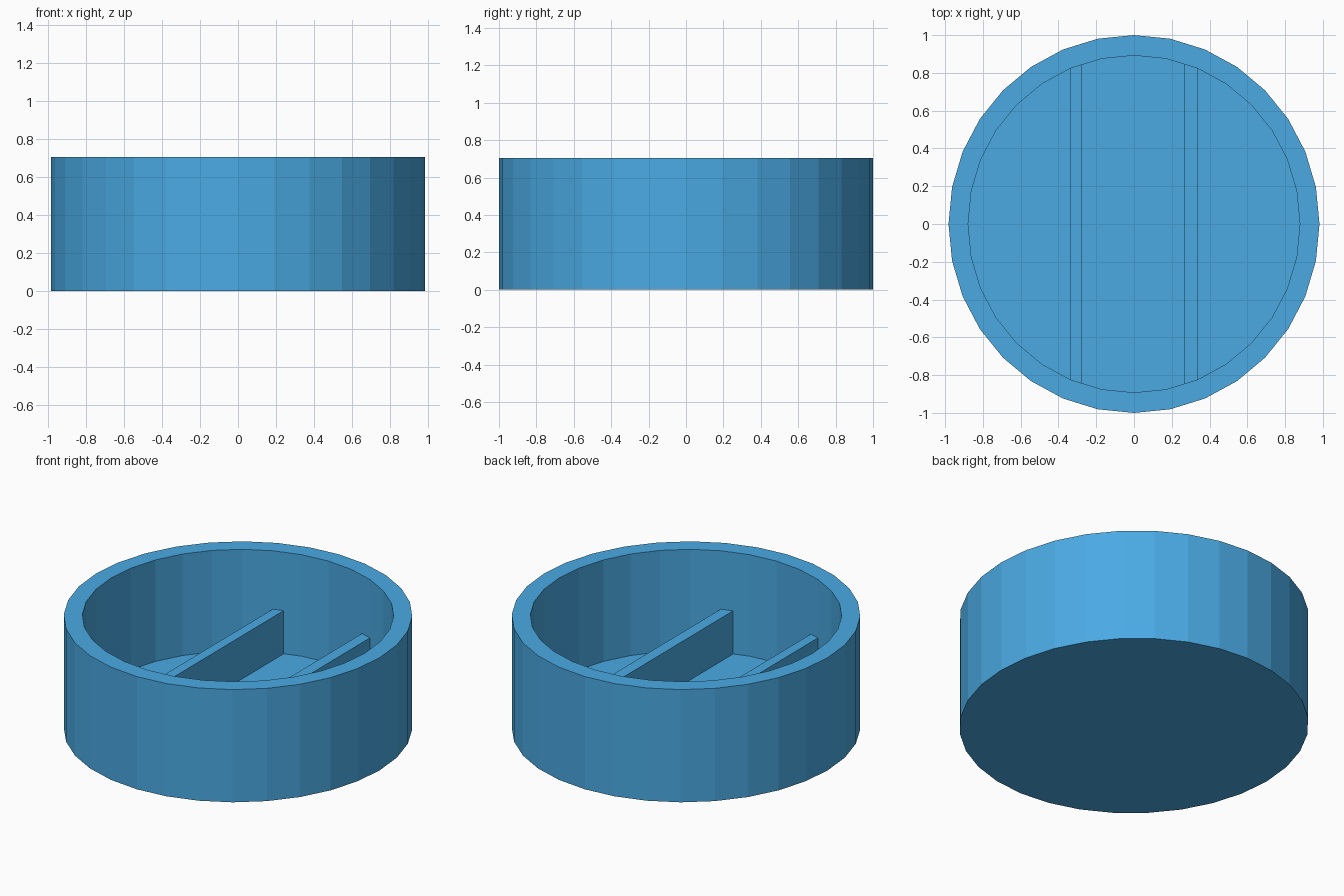
import bpy, bmesh, math

if "Cube" in bpy.data.objects:
    bpy.data.objects.remove(bpy.data.objects["Cube"])

SIDES = 32
HEIGHT, FLOOR, DIVIDER_TOP = 0.705, 0.07, 0.34
OUTER = (0.982, 1.0)
INNER = (0.878, 0.892)

blue = bpy.data.materials.new("blue plastic")
blue.diffuse_color = (0.069, 0.402, 0.775, 1)
blue.use_nodes = True
blue.node_tree.nodes["Principled BSDF"].inputs["Base Color"].default_value = blue.diffuse_color


def finish(name, bm):
    bmesh.ops.recalc_face_normals(bm, faces=bm.faces[:])
    mesh = bpy.data.meshes.new(name)
    bm.to_mesh(mesh)
    bm.free()
    mesh.materials.append(blue)
    obj = bpy.data.objects.new(name, mesh)
    bpy.context.collection.objects.link(obj)
    return obj


def ring(bm, radii, z):
    angles = [2 * math.pi * i / SIDES for i in range(SIDES)]
    return [bm.verts.new((radii[0] * math.cos(a), radii[1] * math.sin(a), z)) for a in angles]


# Round tray: outer wall, rim, inner wall, floor and underside
bm = bmesh.new()
rings = [ring(bm, OUTER, 0), ring(bm, OUTER, HEIGHT),
         ring(bm, INNER, HEIGHT), ring(bm, INNER, FLOOR)]
for low, high in zip(rings, rings[1:]):
    for i in range(SIDES):
        j = (i + 1) % SIDES
        bm.faces.new((low[i], low[j], high[j], high[i]))
bm.faces.new(rings[0])
bm.faces.new(rings[-1])
finish("round_tray", bm)


# Two low dividers whose ends follow the inner wall
def divider(name, x0, x1):
    def reach(x):
        return INNER[1] * math.sqrt(1 - (x / INNER[0]) ** 2)
    bm = bmesh.new()
    outline = [(x0, -reach(x0)), (x1, -reach(x1)), (x1, reach(x1)), (x0, reach(x0))]
    base = bm.faces.new([bm.verts.new((x, y, FLOOR)) for x, y in outline])
    out = bmesh.ops.extrude_face_region(bm, geom=[base], use_keep_orig=True)
    top = [v for v in out["geom"] if isinstance(v, bmesh.types.BMVert)]
    bmesh.ops.translate(bm, verts=top, vec=(0, 0, DIVIDER_TOP - FLOOR))
    finish(name, bm)


divider("left_divider", -0.336, -0.274)
divider("right_divider", 0.266, 0.336)
